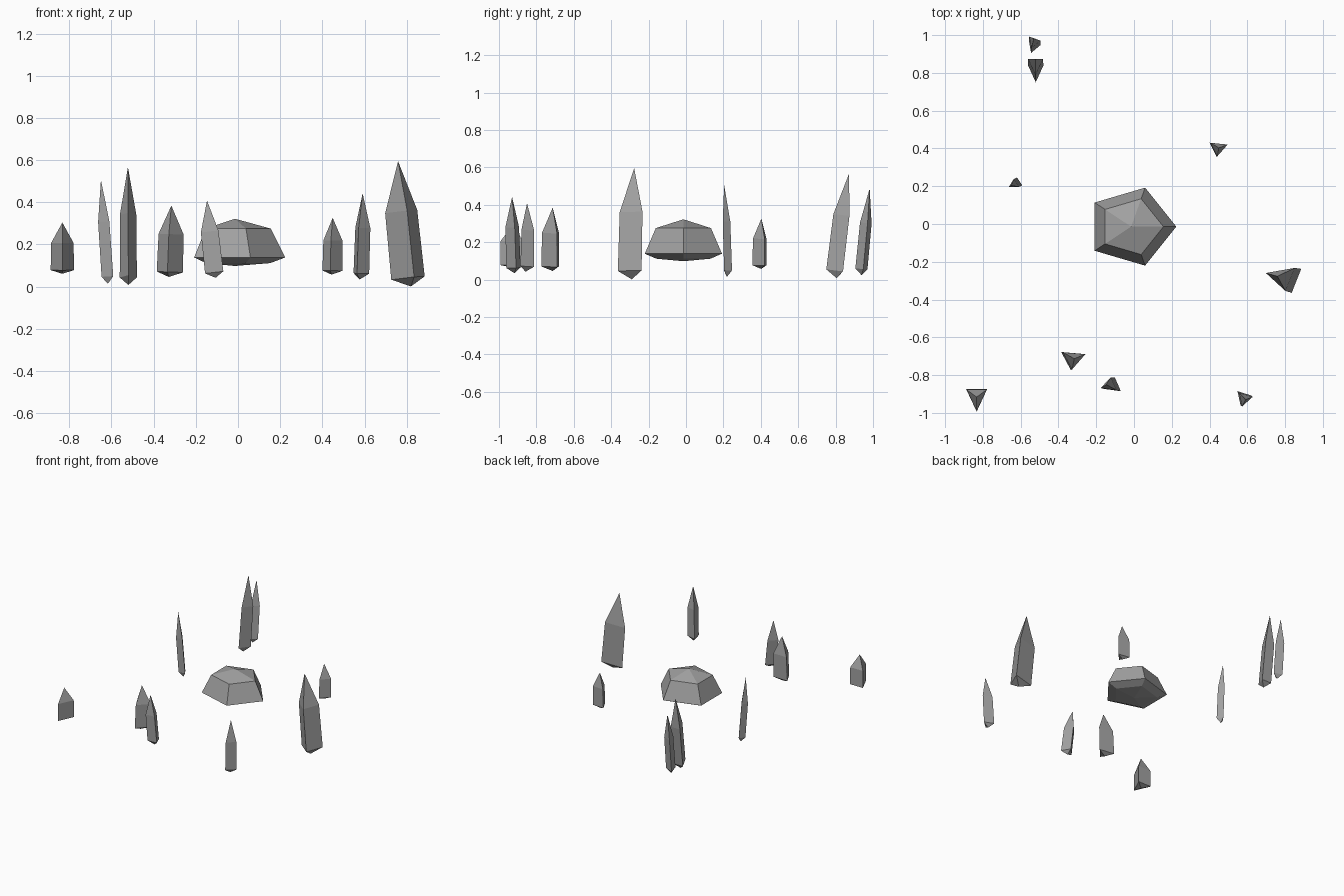
import bpy, bmesh
from math import cos, sin, radians
from mathutils import Vector

if "Cube" in bpy.data.objects:
    bpy.data.objects.remove(bpy.data.objects["Cube"])

# Dark grey stone
stone = bpy.data.materials.new("dark_stone")
stone.diffuse_color = (.36, .36, .36, 1)
stone.use_nodes = True
stone.node_tree.nodes["Principled BSDF"].inputs["Base Color"].default_value = stone.diffuse_color


def gem(name, tip, apex, sides, angle, rx, ry, rings):
    """Faceted stone from lower tip to apex; rings are (fraction of length, scale)."""
    tip, apex = Vector(tip), Vector(apex)
    axis = apex - tip
    turn = Vector((0, 0, 1)).rotation_difference(axis)
    bm = bmesh.new()
    low, top = bm.verts.new(tip), bm.verts.new(apex)
    loops = []
    for f, s in rings:
        loop = []
        for i in range(sides):
            a = radians(angle + 360 * i / sides)
            loop.append(bm.verts.new(tip + axis * f + turn @ Vector((rx * s * cos(a), ry * s * sin(a), 0))))
        loops.append(loop)
    for i in range(sides):
        j = (i + 1) % sides
        bm.faces.new((low, loops[0][j], loops[0][i]))
        for a, b in zip(loops, loops[1:]):
            bm.faces.new((a[i], a[j], b[j], b[i]))
        bm.faces.new((top, loops[-1][i], loops[-1][j]))
    bmesh.ops.recalc_face_normals(bm, faces=bm.faces)
    mesh = bpy.data.meshes.new(name)
    bm.to_mesh(mesh)
    bm.free()
    mesh.materials.append(stone)
    obj = bpy.data.objects.new(name, mesh)
    bpy.context.collection.objects.link(obj)


# Wide five-sided stone in the middle
gem("centre_stone", (-.015, -.014, .098), (-.015, -.014, .322), 5, 0, .239, .217,
    [(.06, .7), (.18, 1), (.79, .715)])

# Thin three-sided shards around it: tip, apex, angle, radii
shards = [
    ((-.833, -.914, .061), (-.833, -.916, .304), -90, .064, .079),
    ((-.617, .219, .014), (-.650, .204, .506), 90, .032, .028),
    ((-.520, .805, .008), (-.522, .872, .567), -90, .047, .060),
    ((-.532, .938, .024), (-.530, .982, .487), -110, .038, .038),
    ((.444, .402, .057), (.449, .403, .326), -97, .055, .047),
    ((-.328, -.713, .046), (-.316, -.713, .384), -96, .072, .060),
    ((-.106, -.858, .042), (-.147, -.850, .408), 81, .051, .044),
    ((.577, -.917, .034), (.591, -.930, .442), 132, .045, .045),
    ((.820, -.290, .001), (.759, -.277, .595), -78, .094, .077),
]
for n, (tip, apex, angle, rx, ry) in enumerate(shards):
    gem(f"shard_{n + 1}", tip, apex, 3, angle, rx, ry, [(.07, 1), (.6, .96)])
